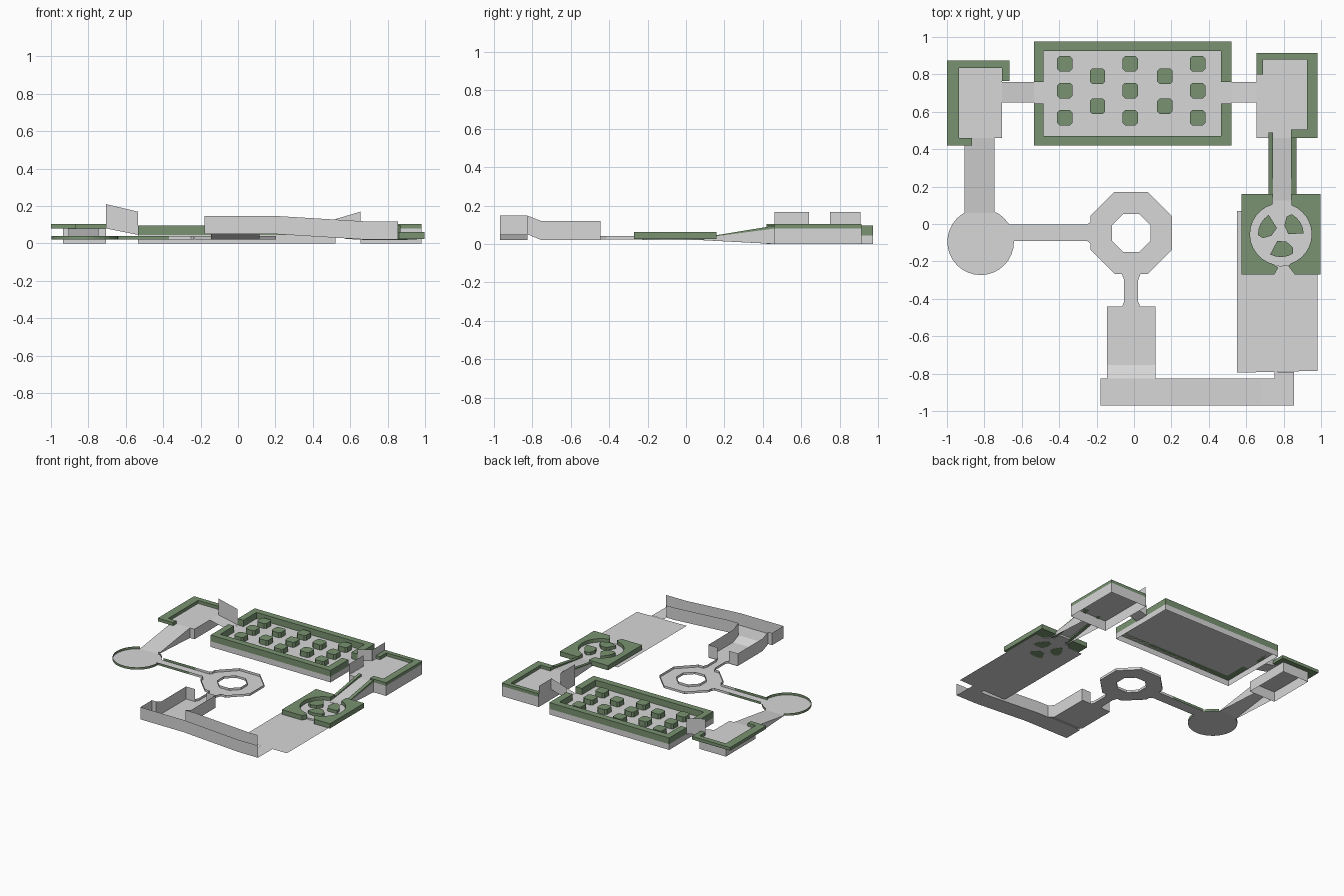
import bpy, bmesh, math
from math import sin, cos, radians

if "Cube" in bpy.data.objects:
    bpy.data.objects.remove(bpy.data.objects["Cube"], do_unlink=True)


def material(name, colour):
    m = bpy.data.materials.new(name)
    m.use_nodes = True
    m.diffuse_color = (*colour, 1)
    m.node_tree.nodes["Principled BSDF"].inputs["Base Color"].default_value = (*colour, 1)
    return m


GREY = material("concrete grey", (0.68, 0.68, 0.68))
GREEN = material("moss green", (0.19, 0.29, 0.165))


def finish(name, bm, mat):
    mesh = bpy.data.meshes.new(name)
    bm.to_mesh(mesh)
    bm.free()
    mesh.materials.append(mat)
    ob = bpy.data.objects.new(name, mesh)
    bpy.context.collection.objects.link(ob)
    return ob


def panel(name, *corners):
    """Thin wall or floor from its corners."""
    bm = bmesh.new()
    bm.faces.new([bm.verts.new(c) for c in corners])
    return finish(name, bm, GREY)


def level(name, z, outline):
    return panel(name, *[(x, y, z) for x, y in outline])


def fence(name, path, z0, z1, mat=GREY):
    """Thin upright wall along a path."""
    bm = bmesh.new()
    cols = [[bm.verts.new((x, y, z)) for z in (z0, z1)] for x, y in path]
    for a, b in zip(cols, cols[1:]):
        bm.faces.new([a[0], b[0], b[1], a[1]])
    return finish(name, bm, mat)


def prism(name, outline, z0, z1, mat=GREY):
    """Upright extrusion of an outline."""
    bm = bmesh.new()
    face = bm.faces.new([bm.verts.new((x, y, z0)) for x, y in outline])
    out = bmesh.ops.extrude_face_region(bm, geom=[face])["geom"]
    for v in out:
        if isinstance(v, bmesh.types.BMVert):
            v.co.z = z1
    bmesh.ops.recalc_face_normals(bm, faces=bm.faces)
    return finish(name, bm, mat)


def block(name, x0, x1, y0, y1, z0, z1, mat=GREY):
    return prism(name, [(x0, y0), (x1, y0), (x1, y1), (x0, y1)], z0, z1, mat)


def ramp(name, x0, x1, y0, y1, start, end, mat=GREY):
    """Block whose (bottom, top) heights change along y."""
    ob = block(name, x0, x1, y0, y1, 0, 1, mat)
    for v in ob.data.vertices:
        heights = start if abs(v.co.y - y0) < 1e-5 else end
        v.co.z = heights[int(v.co.z > 0.5)]
    return ob


def hollow(ob, ends=False):
    """Open the underside, and the y ends of a ramp."""
    bm = bmesh.new()
    bm.from_mesh(ob.data)
    bm.normal_update()
    gone = [f for f in bm.faces if f.normal.z < -0.5 or (ends and abs(f.normal.y) > 0.9)]
    bmesh.ops.delete(bm, geom=gone, context='FACES')
    bm.to_mesh(ob.data)
    bm.free()


def arc(cx, cy, r, a0, a1, n):
    return [(cx + r * cos(radians(a0 + (a1 - a0) * i / n)),
             cy + r * sin(radians(a0 + (a1 - a0) * i / n))) for i in range(n + 1)]


# Main hall: grey base, green rim open at both corridors
hollow(block("hall_base", -0.535, 0.52, 0.42, 0.975, 0, 0.045))
block("hall_rim_front", -0.535, 0.52, 0.42, 0.47, 0.045, 0.095, GREEN)
block("hall_rim_back", -0.535, 0.52, 0.925, 0.975, 0.045, 0.095, GREEN)
for side, x0, x1 in (("right", -0.535, -0.485), ("left", 0.465, 0.52)):
    block("hall_rim_%s_front" % side, x0, x1, 0.47, 0.645, 0.045, 0.095, GREEN)
    block("hall_rim_%s_back" % side, x0, x1, 0.76, 0.925, 0.045, 0.095, GREEN)


# Pillars with clipped corners
def pillar(x, y, h=0.041, c=0.028):
    pts = [(h, c), (c, h), (-c, h), (-h, c), (-h, -c), (-c, -h), (c, -h), (h, -c)]
    hollow(prism("hall_pillar", [(x + a, y + b) for a, b in pts], 0.045, 0.085, GREEN))


for xs, ys in (((-0.37, -0.02, 0.34), (0.857, 0.713, 0.568)), ((-0.195, 0.165), (0.79, 0.63))):
    for x in xs:
        for y in ys:
            pillar(x, y)

# Corridors beside the hall
panel("right_corridor_floor", (-0.705, 0.65, 0.08), (-0.535, 0.65, 0.046),
      (-0.535, 0.76, 0.046), (-0.705, 0.76, 0.08))
panel("right_corridor_wall", (-0.705, 0.76, 0.08), (-0.535, 0.76, 0.046),
      (-0.535, 0.76, 0.17), (-0.705, 0.76, 0.21))
panel("left_corridor_floor", (0.52, 0.65, 0.046), (0.655, 0.65, 0.08),
      (0.655, 0.76, 0.08), (0.52, 0.76, 0.046))
panel("left_corridor_wall", (0.52, 0.76, 0.046), (0.655, 0.76, 0.08),
      (0.655, 0.76, 0.17), (0.52, 0.76, 0.13))

# Right corner room
hollow(block("right_room_floor", -0.935, -0.705, 0.46, 0.835, 0, 0.08))
prism("right_room_rim", [(-1, 0.42), (-0.865, 0.42), (-0.865, 0.46), (-0.935, 0.46),
                         (-0.935, 0.835), (-0.705, 0.835), (-0.705, 0.765),
                         (-0.665, 0.765), (-0.665, 0.875), (-1, 0.875)], 0.08, 0.105, GREEN)

# Left corner room
hollow(block("left_room_floor", 0.655, 0.98, 0.46, 0.915, 0, 0.08))
prism("left_room_rim", [(0.84, 0.46), (0.98, 0.46), (0.98, 0.915), (0.655, 0.915),
                        (0.655, 0.80), (0.69, 0.80), (0.69, 0.88), (0.925, 0.88),
                        (0.925, 0.505), (0.84, 0.505)], 0.08, 0.105, GREEN)
for y0, y1 in ((0.46, 0.64), (0.75, 0.91)):
    fence("left_room_inner_wall", [(0.654, y0), (0.654, y1)], 0.08, 0.167)

# Ramps down from the corner rooms, open beneath
hollow(ramp("right_ramp", -0.905, -0.745, 0.06, 0.46, (0.021, 0.024), (0, 0.08)), True)
hollow(ramp("left_ramp", 0.72, 0.87, 0.08, 0.46, (0.02, 0.03), (0, 0.08)), True)
for x0, x1 in ((0.72, 0.743), (0.84, 0.868)):
    ramp("left_ramp_rail", x0, x1, 0.155, 0.49, (0.026, 0.045), (0.08, 0.1), GREEN)

# Round platform and walkway: floors with low green edging
LOW, HIGH = 0.022, 0.041
level("round_platform", LOW, arc(-0.82, -0.095, 0.178, 0, 348.75, 31))
fence("round_platform_edge", arc(-0.82, -0.095, 0.178, 118.5, 361.6, 22), LOW, HIGH, GREEN)
fence("round_platform_edge_back", arc(-0.82, -0.095, 0.178, 31, 65, 4), LOW, HIGH, GREEN)
level("walkway_floor", LOW, [(-0.67, -0.09), (-0.25, -0.09), (-0.228, -0.11),
                             (-0.228, 0.015), (-0.25, -0.003), (-0.67, -0.003)])
for y, flare in ((-0.09, -0.11), (-0.003, 0.015)):
    fence("walkway_edge_green", [(-0.655, y), (-0.37, y)], LOW, HIGH, GREEN)
    fence("walkway_edge_grey", [(-0.37, y), (-0.25, y), (-0.234, flare)], LOW, HIGH)

# Octagonal ring platform with low walls
ox, oy, outer_r = -0.015, -0.048, 0.236
inner_ring = arc(ox, oy, 0.111, 22.5, 382.5, 8)
outer_ring = arc(ox, oy, outer_r, 22.5, 382.5, 8)
for i in range(8):
    level("octagon_floor", LOW, [outer_ring[i], outer_ring[i + 1], inner_ring[i + 1], inner_ring[i]])
fence("octagon_inner_wall", inner_ring, LOW, HIGH)
fence("octagon_outer_wall", [(-0.233, 0.015)] + arc(ox, oy, outer_r, 157.5, -67.5, 5)
      + [(0.035, -0.266)], LOW, HIGH)
fence("octagon_corner_wall", [(-0.065, -0.266)] + arc(ox, oy, outer_r, 247.5, 202.5, 1)
      + [(-0.233, -0.11)], LOW, HIGH)

# Neck from the ring to the small room
neck_right = [(-0.065, -0.266), (-0.053, -0.30), (-0.053, -0.415), (-0.065, -0.445)]
neck_left = [(0.035, -0.266), (0.022, -0.30), (0.022, -0.415), (0.035, -0.445)]
level("neck_floor", LOW, neck_right + neck_left[::-1])
fence("neck_wall_right", neck_right, LOW, HIGH)
fence("neck_wall_left", neck_left, LOW, HIGH)

# Small front room: floor, sloped entry, side and end walls
L, R = -0.145, 0.115
level("front_room_floor", 0.021, [(L, -0.755), (R, -0.755), (R, -0.44), (L, -0.44)])
panel("front_room_slope", (L, -0.825, 0.05), (R, -0.825, 0.05), (R, -0.755, 0.021), (L, -0.755, 0.021))
for x, gap in ((L, -0.065), (R, 0.035)):
    panel("front_room_wall", (x, -0.825, 0.05), (x, -0.755, 0.021), (x, -0.445, 0.021),
          (x, -0.445, 0.12), (x, -0.755, 0.12), (x, -0.825, 0.147))
    fence("front_room_end_wall", [(x, -0.445), (gap, -0.445)], 0.021, 0.12)

# Long front corridor, sloping down to the left
S, N = -0.97, -0.825
steps = [(-0.18, 0.05), (0.2, 0.05), (0.68, 0.021), (0.855, 0.021)]
for (xa, za), (xb, zb) in zip(steps, steps[1:]):
    panel("front_corridor_floor", (xa, S, za), (xb, S, zb), (xb, N, zb), (xa, N, za))
    panel("front_corridor_outer_wall", (xa, S, za), (xb, S, zb), (xb, S, zb + 0.097), (xa, S, za + 0.097))
inner = [(R, 0.05), (0.2, 0.05), (0.68, 0.021), (0.75, 0.021)]
for (xa, za), (xb, zb) in zip(inner, inner[1:]):
    panel("front_corridor_inner_wall", (xa, N, za), (xb, N, zb), (xb, N, zb + 0.097), (xa, N, za + 0.097))
fence("front_corridor_end_wall", [(-0.18, S), (-0.18, N), (L, N)], 0.05, 0.147)
level("front_corridor_exit", 0.021, [(0.75, N), (0.855, N), (0.855, -0.79), (0.75, -0.79)])

# Wide open floor
level("open_floor", 0.02, [(0.55, -0.795), (0.98, -0.785), (0.98, 0.07), (0.55, 0.07)])

# Round chamber: two green halves around a grey disc
cx, cy = 0.785, -0.055
prism("chamber_floor", arc(cx, cy, 0.172, 0, 345, 23), 0.021, 0.034)
block("chamber_throat", 0.745, 0.84, 0.08, 0.17, 0.021, 0.036)
prism("chamber_half_right", [(0.743, 0.16), (0.575, 0.16), (0.575, -0.27), (0.75, -0.27), (0.77, -0.235)]
      + arc(cx, cy, 0.165, 258, 106, 12), 0.025, 0.062, GREEN)
prism("chamber_half_left", [(0.84, 0.16), (0.998, 0.16), (0.998, -0.27), (0.86, -0.27), (0.825, -0.225)]
      + arc(cx, cy, 0.165, -72, 70, 12), 0.025, 0.062, GREEN)

# Three wedge-shaped stones in the chamber
for a in (32, 152, 272):
    stone = arc(cx, cy, 0.122, a - 30, a + 30, 4) + arc(cx, cy, 0.098, a + 40, a + 40.1, 1)[:1]
    stone += [(cx + 0.05 * cos(radians(a + 36)), cy + 0.05 * sin(radians(a + 36))),
              (cx + 0.04 * cos(radians(a - 30)), cy + 0.04 * sin(radians(a - 30)))]
    prism("chamber_stone", stone, 0.0195, 0.058, GREEN)
